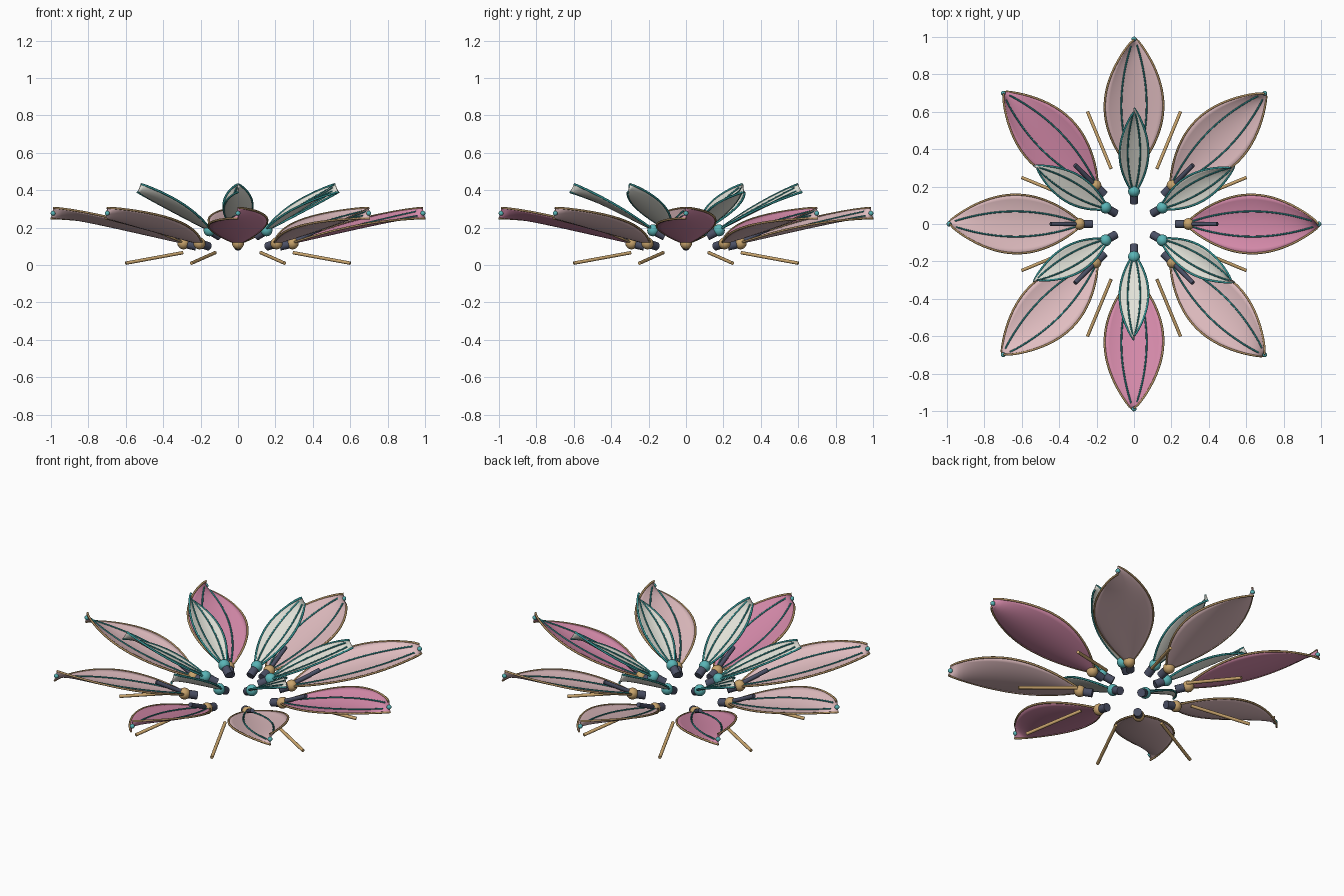
import bpy, bmesh
from math import sin, pi, radians
from mathutils import Vector, Matrix

cube = bpy.data.objects.get("Cube")
if cube:
    bpy.data.objects.remove(cube, do_unlink=True)


def material(name, rgb):
    m = bpy.data.materials.new(name)
    m.use_nodes = True
    m.diffuse_color = (*rgb, 1)
    m.node_tree.nodes["Principled BSDF"].inputs["Base Color"].default_value = (*rgb, 1)
    return m


PALE = material("pale pink", (0.75, 0.51, 0.53))
ROSE = material("rose pink", (0.68, 0.26, 0.41))
IVORY = material("ivory", (0.75, 0.75, 0.68))
VEIN = material("deep teal", (0.03, 0.27, 0.27))
TEAL = material("bright teal", (0.1, 0.46, 0.47))
TAN = material("tan", (0.58, 0.37, 0.15))
RIM = material("bronze", (0.42, 0.27, 0.12))
DARK = material("slate", (0.07, 0.08, 0.13))


def finish(name, bm, mat):
    mesh = bpy.data.meshes.new(name)
    bm.to_mesh(mesh)
    bm.free()
    mesh.materials.append(mat)
    for p in mesh.polygons:
        p.use_smooth = len(p.vertices) <= 4
    obj = bpy.data.objects.new(name, mesh)
    bpy.context.collection.objects.link(obj)
    return obj


def ball(name, centre, radius, mat):
    bm = bmesh.new()
    bmesh.ops.create_uvsphere(bm, u_segments=16, v_segments=10, radius=radius,
                              matrix=Matrix.Translation(centre))
    return finish(name, bm, mat)


def rod(name, a, b, radius, mat):
    axis = b - a
    place = Matrix.Translation((a + b) / 2) @ axis.to_track_quat("Z", "Y").to_matrix().to_4x4()
    bm = bmesh.new()
    bmesh.ops.create_cone(bm, cap_ends=True, segments=14, radius1=radius, radius2=radius,
                          depth=axis.length, matrix=place)
    return finish(name, bm, mat)


def tube(name, points, radius, mat):
    data = bpy.data.curves.new(name, "CURVE")
    data.dimensions = "3D"
    data.bevel_depth = radius
    data.bevel_resolution = 1
    data.use_fill_caps = True
    line = data.splines.new("POLY")
    line.points.add(len(points) - 1)
    for p, co in zip(line.points, points):
        p.co = (*co, 1)
    data.materials.append(mat)
    obj = bpy.data.objects.new(name, data)
    bpy.context.collection.objects.link(obj)


def petal(kind, angle, radius, height, tilt, length, width, cup, twist, skin, rim, joint):
    place = (Matrix.Rotation(angle, 4, "Z") @ Matrix.Translation((radius, 0, height))
             @ Matrix.Rotation(-tilt, 4, "Y"))

    def at(s, h=0.0):
        return place @ Vector((s, 0, h))

    def on(u, v, lift=0.0):
        swell = max(sin(pi * u), 0) ** 0.8
        rise = cup * v * v * swell + twist * v * u
        return place @ Vector((u * length, v * width * swell, rise + lift))

    # cupped blade that twists towards its tip
    rows, cols = 28, 12
    bm = bmesh.new()
    grid = [[bm.verts.new(on(i / rows, 2 * j / cols - 1)) for j in range(cols + 1)]
            for i in range(rows + 1)]
    for i in range(rows):
        for j in range(cols):
            bm.faces.new((grid[i][j], grid[i + 1][j], grid[i + 1][j + 1], grid[i][j + 1]))
    blade = finish(kind + "_petal", bm, skin)
    solid = blade.modifiers.new("thickness", "SOLIDIFY")
    solid.thickness = 0.006
    solid.offset = 0

    # rim and veins on both sides
    for side in (-1, 1):
        tube(kind + "_rim", [on(i / 32, side) for i in range(33)], 0.006, rim)
        tube(kind + "_vein", [on(0.05 + 0.9 * i / 28, side * 0.43, 0.005) for i in range(29)],
             0.0045, VEIN)

    # hinge at the base
    ball(kind + "_hinge", at(0.012), 0.032, joint)
    rod(kind + "_hinge_pin", at(-0.058), at(-0.005), 0.023, DARK)
    return at, on


# eight outer petals, every third one rose
for k in range(8):
    at, on = petal("outer", k * pi / 4, 0.28, 0.113, radians(13), 0.731, 0.157, 0.03, 0.029,
                   ROSE if k % 3 == 0 else PALE, RIM, TAN)
    rod("outer_lever", at(0.02, 0.008), at(0.18, 0.044), 0.012, DARK)
    ball("outer_tip_bead", on(0.995, 0), 0.013, TEAL)

# six inner petals
for k in range(6):
    petal("inner", pi / 6 + k * pi / 3, 0.165, 0.18, radians(27.5), 0.5, 0.077, 0.016, 0.024,
          IVORY, VEIN, TEAL)

# eight splayed struts between the outer petals
for k in range(8):
    turn = Matrix.Rotation(pi / 8 + k * pi / 4, 3, "Z")
    rod("strut", turn @ Vector((0.32, 0, 0.066)), turn @ Vector((0.65, 0, 0.01)), 0.009, TAN)
